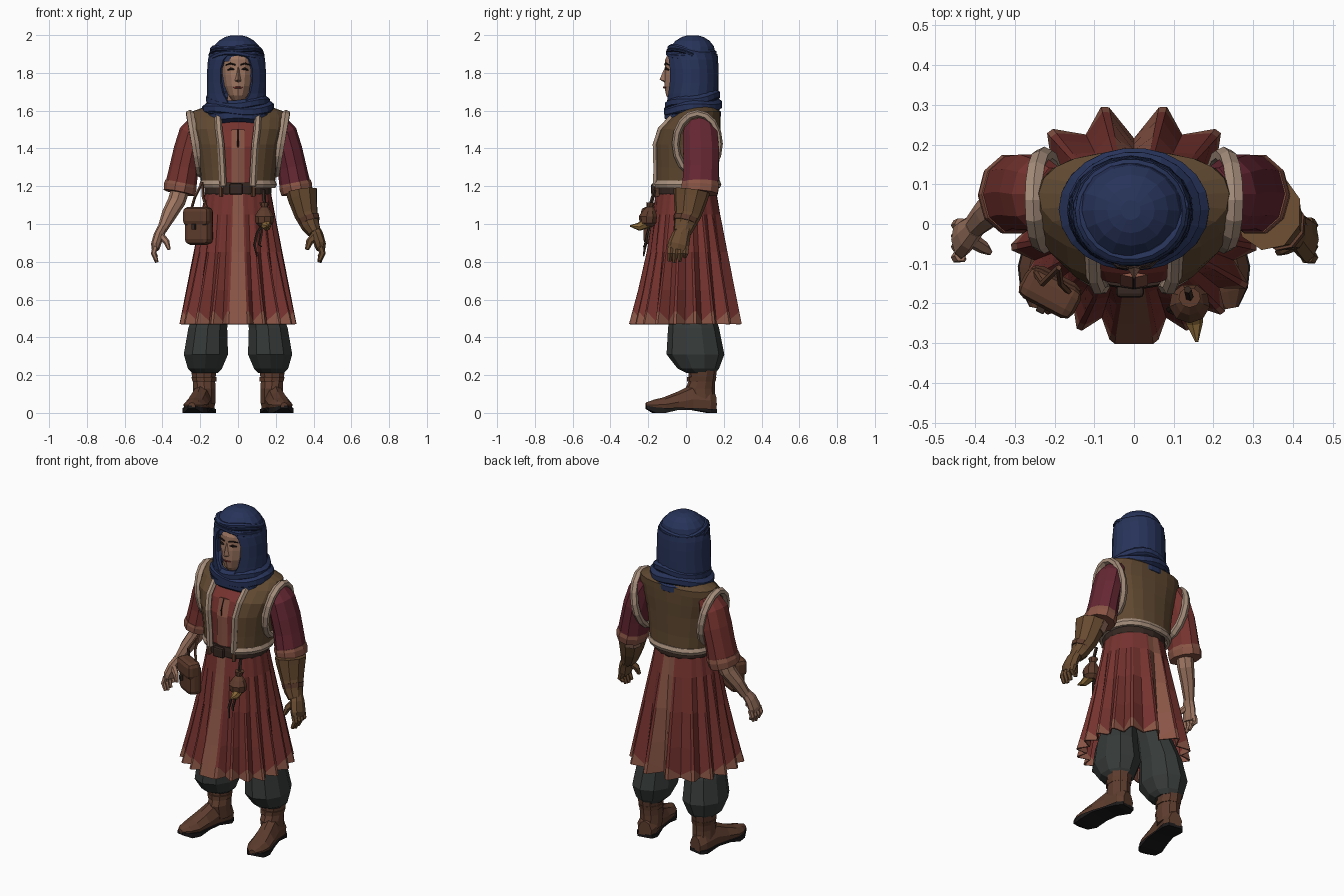
import bpy, bmesh, math
from math import sin, cos, pi, radians
from mathutils import Vector as V

def mat(name, r, g, b):
    m = bpy.data.materials.new(name)
    m.diffuse_color = (r, g, b, 1)
    return m

RED, CRIM = mat("red", .18, .033, .028), mat("crimson", .13, .02, .032)
FADED, BLUE = mat("faded", .25, .09, .06), mat("blue", .02, .033, .10)
NAVY, VEST = mat("navy", .012, .02, .06), mat("vest", .115, .065, .03)
CREAM, BELT = mat("cream", .38, .27, .2), mat("belt", .035, .02, .015)
BOOT, SOLE = mat("boot", .11, .046, .027), mat("sole", .012, .01, .01)
PANT, SKIN = mat("pants", .036, .042, .04), mat("skin", .34, .18, .12)
GLOVE, BAG = mat("glove", .14, .07, .03), mat("bag", .11, .045, .025)
DARK, HORN = mat("dark", .02, .012, .01), mat("horn", .25, .14, .04)

def skin_rings(name, rings, m, closed=True, caps=True, loop=False, thick=0):
    """Bridge a list of point rings into a flat-shaded mesh."""
    bm = bmesh.new()
    R = [[bm.verts.new(p) for p in r] for r in rings]
    n = len(R[0])
    for i in range(len(R) if loop else len(R) - 1):
        a, b = R[i], R[(i + 1) % len(R)]
        for j in range(n if closed else n - 1):
            k = (j + 1) % n
            bm.faces.new((a[j], a[k], b[k], b[j]))
    if caps and closed and not loop:
        bm.faces.new(R[0])
        bm.faces.new(R[-1])
    bmesh.ops.recalc_face_normals(bm, faces=bm.faces)
    me = bpy.data.meshes.new(name)
    bm.to_mesh(me)
    bm.free()
    ob = bpy.data.objects.new(name, me)
    bpy.context.collection.objects.link(ob)
    me.materials.append(m)
    if thick:
        s = ob.modifiers.new("thickness", 'SOLIDIFY')
        s.thickness, s.offset = thick, 0
    return ob

def oval(cx, cy, z, rx, ry, n, gap=0, p=1):
    """Horizontal oval from the front; gap (degrees) leaves the front open, p < 1 makes it boxier at the back."""
    g = radians(gap)
    k = n - 1 if gap else n
    out = []
    for i in range(n):
        t = -pi / 2 + g + (2 * pi - 2 * g) * i / k
        q = p if sin(t) > 0 else 1
        out.append(V((cx + rx * math.copysign(abs(cos(t)) ** q, cos(t)), cy + ry * math.copysign(abs(sin(t)) ** q, sin(t)), z)))
    return out

def loft(name, rows, m, n=12, gap=0, caps=True, thick=0, p=1):
    return skin_rings(name, [oval(*r, n, gap, p) for r in rows], m, not gap, caps, thick=thick)

def tube(name, path, rad, m, n=6, ref=(0, 1, 0), loop=False):
    path = [V(p) for p in path]
    N, ref, rings = len(path), V(ref), []
    for i, p in enumerate(path):
        a = path[i - 1] if (i or loop) else p
        b = path[(i + 1) % N] if (i < N - 1 or loop) else p
        t = (b - a).normalized()
        s = ref.cross(t).normalized()
        u = t.cross(s)
        r = rad[i] if isinstance(rad, list) else rad
        ra, rb = r if isinstance(r, tuple) else (r, r)
        rings.append([p + s * ra * cos(2 * pi * j / n) + u * rb * sin(2 * pi * j / n) for j in range(n)])
    return skin_rings(name, rings, m, loop=loop)

def box(name, loc, size, m, rz=0, bevel=.01):
    bpy.ops.mesh.primitive_cube_add(size=1, location=loc, rotation=(0, 0, radians(rz)))
    o = bpy.context.object
    o.name, o.scale = name, size
    bpy.ops.object.transform_apply(location=False, rotation=False, scale=True)
    b = o.modifiers.new("bevel", 'BEVEL')
    b.width, b.segments = bevel, 2
    o.data.materials.append(m)

def wrap(name, cx, cy, z, rx, ry, r, tilt, m, phase=0):
    """Wavy cloth roll around the head or neck."""
    pts = [(cx + rx * cos(t), cy + ry * sin(t), z + tilt * ry * sin(t) + .008 * sin(3 * t + phase))
           for t in (2 * pi * i / 22 for i in range(22))]
    tube(name, pts, r, m, 7, (0, 0, 1), True)

# Pleated skirt: hem peaks (right half) with blunt tips, valleys pulled inward, blended up to the waist
half = [(.055, -.298), (.14, -.27), (.228, -.228), (.29, -.16), (.314, -.06), (.314, .05),
        (.285, .15), (.217, .238), (.075, .303)]
peaks = [V(p) for p in half + [(-x, y) for x, y in reversed(half)]]
count = len(peaks)
valleys = [(p + peaks[(i + 1) % count]) / 2 * (1 if i == count - 1 else .7 if i == 8 else .82) for i, p in enumerate(peaks)]
hem = []
for i, p in enumerate(peaks):
    hem += [(*p.lerp(valleys[i - 1], .14), 1), (*p.lerp(valleys[i], .14), 1), (*valleys[i], 0)]
def skirt_ring(z, zig=0):
    out = []
    for x, y, tip in hem:
        zz = z + zig * tip
        t = (1.18 - zz) / .71
        if y < 0:
            t = t - .12 * sin(pi * t) * -y / .3
        w = math.atan2(y / .3, x / .31)
        out.append(V(((.168 * cos(w)) * (1 - t) + x * t, (.155 * sin(w)) * (1 - t) + y * t, zz)))
    return out
skirt = skin_rings("skirt", [skirt_ring(z) for z in (1.18, 1.05, .85, .65)] + [skirt_ring(.485, .05), skirt_ring(.47)],
                   RED, caps=False, thick=.008)
skirt.data.materials.append(FADED)
for i, p in enumerate(skirt.data.polygons):     # worn hem and pale front and back panels
    if i >= 4 * len(hem) or i % len(hem) in (25, 26, 52, 53):
        p.material_index = 1

# Torso: shirt, vest, belt
torso = [(0, 0, 1.2, .187, .17), (0, 0, 1.3, .198, .168), (0, 0, 1.42, .215, .172), (0, .015, 1.5, .24, .16),
         (0, .045, 1.56, .248, .13), (0, .065, 1.592, .235, .11), (0, .065, 1.615, .17, .09), (0, .06, 1.635, .1, .075)]
loft("shirt", [(cx, cy, z - .01, rx - .017, ry - .017) for cx, cy, z, rx, ry in torso], RED, 18)
loft("vest", torso, VEST, 19, gap=25, thick=.014, p=.82)
tube("shirt_placket", [(0, -.15, 1.2), (0, -.155, 1.4), (0, -.128, 1.5)], [(.035, .007)] * 3, FADED, 4)
tube("shirt_slit", [(0, -.157, 1.4), (0, -.162, 1.44), (0, -.135, 1.5)], .004, DARK, 4)
tube("vest_hem_trim", oval(0, 0, 1.21, .189, .172, 20, 25, .82), (.017, .023), CREAM, 6, (0, 0, 1))
loft("belt", [(0, 0, 1.15, .174, .16), (0, 0, 1.165, .181, .167), (0, 0, 1.2, .181, .167), (0, 0, 1.22, .176, .163)], BELT, 18)
box("buckle", (-.01, -.17, 1.185), (.07, .03, .06), BELT)
for x in (-.09, .08):
    box("belt_loop", (x, -.153, 1.185), (.018, .025, .08), BAG, x * 250, .004)

def hand(s, m, name, k):
    """Palm, four curled fingers and a thumb."""
    tube(name + "_palm", [(s * .40, -.005, .98), (s * .42, -.025, .94), (s * .435, -.04, .89), (s * .437, -.045, .865)],
         [(.026 * k, .03 * k), (.027 * k, .042 * k), (.026 * k, .048 * k), (.02 * k, .045 * k)], m, 8)
    for i in range(4):
        y = -.08 + .027 * i
        e = (.805, .797, .803, .825)[i]
        tube(name + "_finger", [(s * .437, y, .88), (s * .447, y - .004, .845), (s * .43, y - .008, e)],
             [.015 * k, .0145 * k, .009 * k], m, 6)
    tube(name + "_thumb", [(s * .41, -.04, .94), (s * .378, -.06, .905), (s * .365, -.07, .865)],
         [.02 * k, .016 * k, .009 * k], m, 6)

for s, side in ((-1, "right"), (1, "left")):
    # Vest trims
    g = radians(25)
    tube(side + "_front_trim", [(s * rx * sin(g), cy - ry * cos(g) - .004, z) for cx, cy, z, rx, ry in torso[:6]], .019, CREAM)
    tube(side + "_armhole_trim", [(s * (.226 + .028 * sin(t)), .06 + .115 * cos(t), 1.425 + .16 * sin(t))
         for t in (2 * pi * i / 16 for i in range(16))], (.02, .024), CREAM, 6, (1, 0, 0), True)
    # Sleeves with worn cuffs
    cloth = CRIM if s > 0 else RED
    tube(side + "_sleeve", [(s * .2, .075, 1.55), (s * .24, .075, 1.48), (s * .265, .08, 1.39), (s * .285, .08, 1.3), (s * .303, .075, 1.2)],
         [(.05, .07), (.073, .095), (.076, .1), (.077, .097), (.083, .1)], cloth, 10)
    tube(side + "_cuff", [(s * .301, .075, 1.22), (s * .305, .075, 1.2), (s * .312, .072, 1.165)],
         [(.084, .1), (.088, .104), (.083, .1)], FADED, 10)
    # Trousers
    loft(side + "_trouser", [(s * .175, .08, .21, .07, .075), (s * .175, .065, .235, .095, .11), (s * .17, .05, .31, .123, .153),
         (s * .16, .04, .45, .108, .135), (s * .135, .03, .56, .095, .11), (s * .09, 0, .75, .075, .09)], PANT, 10)
    # Boots: shaft, splayed foot, sole
    loft(side + "_boot_shaft", [(s * .178, .085, .05, .062, .07), (s * .178, .075, .13, .062, .078), (s * .18, .085, .17, .062, .07),
         (s * .182, .09, .25, .075, .078), (s * .182, .09, .29, .068, .07)], BOOT, 10)
    loft(side + "_boot_strap", [(s * .178, .08, .165, .066, .076), (s * .18, .083, .19, .07, .078)], BAG, 10)
    foot, sole = [], []
    for y, w, top, low in ((.155, .04, .1, .015), (.12, .058, .14, .015), (.03, .053, .15, .02), (-.05, .06, .11, .022),
                           (-.12, .063, .082, .02), (-.17, .048, .07, .024), (-.212, .018, .055, .032)):
        cx = s * (.172 + (.15 - y) * .2)
        foot.append([V((cx + a * w, y + s * a * w * .2, low + b * (top - low)))
                     for a, b in ((-.9, 0), (-1, .4), (-.6, .85), (0, 1), (.6, .85), (1, .4), (.9, 0))])
        base = .016 if -.06 < y < .04 else (.022 if y < -.2 else 0)
        sole.append([V((cx + a * w * 1.06, y + s * a * w * .2, b)) for a, b in ((-1, base), (-1, low + .006), (1, low + .006), (1, base))])
    skin_rings(side + "_boot_foot", foot, BOOT)
    skin_rings(side + "_boot_sole", sole, SOLE)

# Bare right forearm and hand; gauntlet on the left
tube("right_forearm", [(-.295, .08, 1.22), (-.325, .06, 1.12), (-.365, .03, 1.05), (-.402, -.005, .97)],
     [.05, .047, .04, (.026, .032)], SKIN, 8)
hand(-1, SKIN, "right_hand", 1)
tube("left_forearm", [(.3, .08, 1.22), (.33, .05, 1.12)], .06, SKIN, 8)
tube("gauntlet_cuff", [(.338, .03, 1.175), (.343, .025, 1.14), (.362, .01, 1.05), (.385, -.01, .99), (.405, -.02, .955)],
     [(.085, .098), (.08, .092), (.063, .072), (.05, .057), (.037, .048)], GLOVE, 9)
tube("gauntlet_band", [(.372, 0, 1.035), (.38, -.006, 1.01)], [(.061, .069), (.057, .064)], BAG, 9)
hand(1, GLOVE, "gauntlet", 1.2)

# Head and face
loft("neck", [(0, .02, 1.5, .07, .07), (0, .01, 1.72, .055, .06)], SKIN, 10)
loft("head", [(0, -.035, 1.655, .03, .05), (0, -.025, 1.68, .052, .08), (0, -.015, 1.73, .074, .1), (0, -.01, 1.79, .085, .105),
     (0, -.01, 1.83, .087, .1), (0, 0, 1.87, .087, .11), (0, .01, 1.93, .07, .09)], SKIN, 14)
skin_rings("nose", [[V((0, -.105, 1.845)), V((-.008, -.1, 1.84)), V((.008, -.1, 1.84))],
                    [V((0, -.14, 1.765)), V((-.02, -.105, 1.755)), V((.02, -.105, 1.755))],
                    [V((0, -.112, 1.748)), V((-.01, -.1, 1.75)), V((.01, -.1, 1.75))]], SKIN)
for s in (-1, 1):
    tube("eye", [(s * .02, -.108, 1.818), (s * .037, -.106, 1.822), (s * .055, -.09, 1.816)], [.003, .008, .003], DARK, 5, (0, 0, 1))
    tube("eyebrow", [(s * .014, -.112, 1.843), (s * .04, -.108, 1.85), (s * .064, -.088, 1.842)], [.004, .005, .003], DARK, 5, (0, 0, 1))
tube("lips", [(-.026, -.106, 1.722), (0, -.116, 1.723), (.026, -.106, 1.722)], [.003, .006, .003], RED, 5, (0, 0, 1))

# Head scarf: crown, side drape with oval face opening, brow bands and neck wraps
X = -.008
loft("scarf_crown", [(X, .03, 1.86, .142, .128), (X, .03, 1.9, .138, .127), (X, .033, 1.94, .122, .115),
     (X, .035, 1.97, .094, .09), (X, .035, 1.99, .06, .058), (X, .035, 1.999, .025, .025)], BLUE, 16)
drape = [(1.57, .13, .12, 8), (1.63, .152, .133, 14), (1.69, .15, .133, 27), (1.75, .148, .133, 33),
         (1.82, .147, .132, 33), (1.87, .144, .13, 27), (1.9, .138, .127, 16)]
skin_rings("scarf_drape", [oval(X, .032, z, rx, ry, 17, g) for z, rx, ry, g in drape], BLUE, closed=False, thick=.016)
wrap("brow_band_lower", X, .03, 1.877, .134, .122, .016, -.2, BLUE, 1)
wrap("brow_band_cord", X, .03, 1.896, .138, .126, .01, -.24, NAVY, 3)
wrap("brow_band_upper", X, .032, 1.917, .127, .118, .015, -.15, BLUE, 4)
wrap("neck_wrap_lower", 0, .035, 1.578, .15, .118, .036, .08, BLUE)
wrap("neck_wrap_middle", 0, .037, 1.615, .16, .125, .033, .12, BLUE, 2)
wrap("neck_wrap_upper", 0, .035, 1.655, .142, .12, .03, .2, BLUE, 4)
wrap("neck_wrap_fold", 0, .035, 1.597, .178, .14, .01, .15, NAVY, 3)

# Shoulder bag, strap and flap
box("bag_body", (-.207, -.165, .98), (.15, .085, .18), BAG, -28, .03)
box("bag_flap", (-.212, -.174, 1.04), (.155, .085, .1), BAG, -28, .025)
box("bag_clasp", (-.235, -.216, .985), (.022, .016, .03), BELT, -28, .003)
for a, b in ((-.16, -.175), (-.25, -.12)):
    tube("bag_strap", [(a, b, 1.07), (a * .5 - .105, -.15, 1.14), (-.19, -.11, 1.22)], .008, BAG, 5)

# Belt flask with horn spout and hanging cords
loft("flask_body", [(.14, -.2, .985, .025, .025), (.14, -.2, 1.005, .047, .045), (.14, -.2, 1.04, .052, .05), (.14, -.195, 1.07, .035, .035),
     (.14, -.19, 1.09, .018, .018), (.14, -.185, 1.115, .028, .026)], BAG, 9)
tube("flask_horn", [(.145, -.2, 1.01), (.152, -.25, .985), (.158, -.297, .99)], [.032, .022, .004], HORN, 7, (0, 0, 1))
tube("flask_tie", [(.14, -.185, 1.11), (.135, -.165, 1.18)], .01, BELT, 5)
for x, e in ((.1, .83), (.125, .88)):
    tube("cord", [(.13, -.19, 1.0), (x, -.205, .95), (x - .012, -.215, .89), (x, -.225, e)], [.007, .007, .008, .004], BELT, 5)
